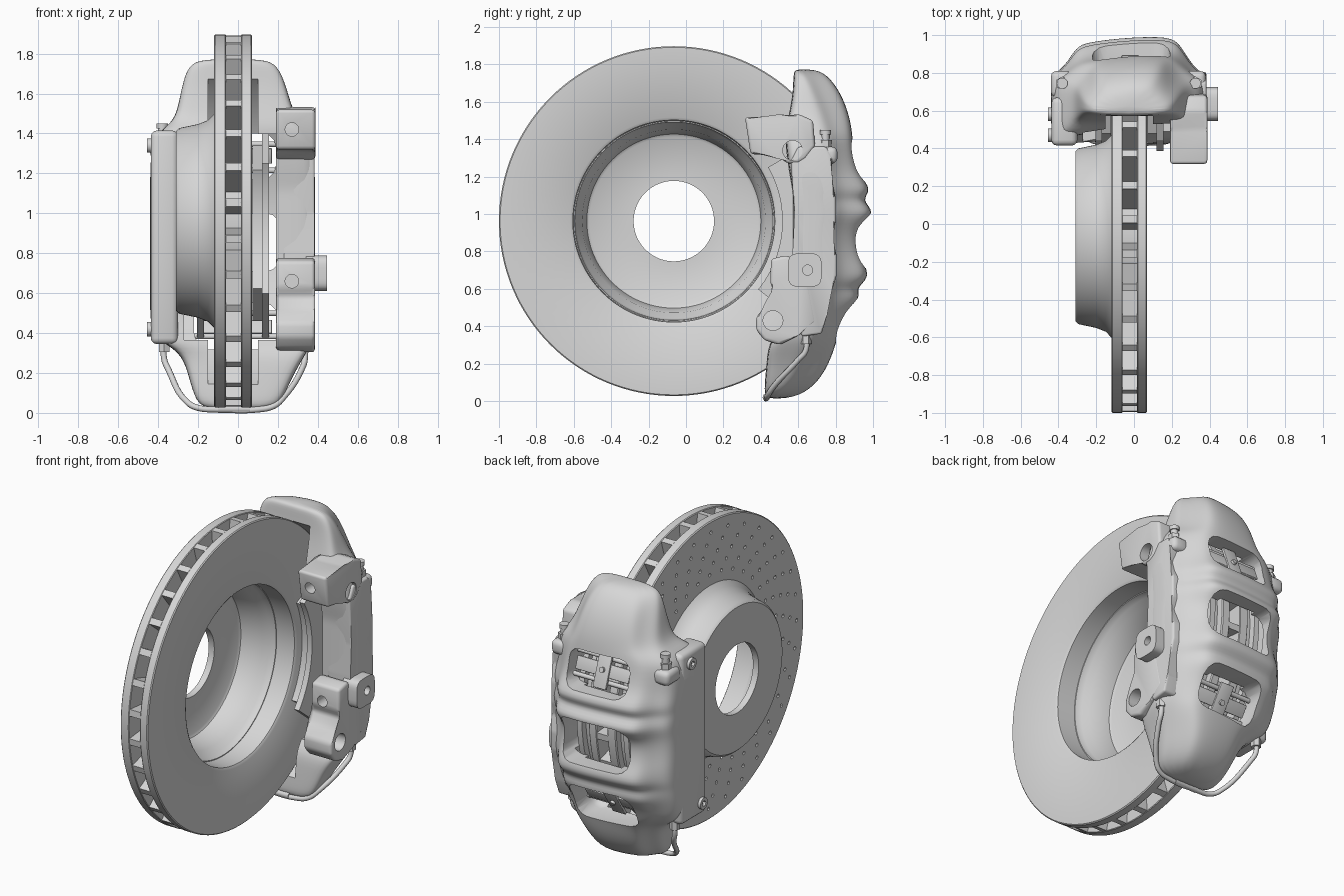
import bpy, bmesh, math
from mathutils import Matrix, Vector

cube = bpy.data.objects.get("Cube")
if cube:
    bpy.data.objects.remove(cube)

CY, CZ, R = -0.065, 0.962, 0.935      # rotor centre and radius
VANES = 32
metal = bpy.data.materials.new("light grey metal")
metal.use_nodes = True
metal.diffuse_color = (0.68, 0.68, 0.68, 1)
metal.node_tree.nodes["Principled BSDF"].inputs["Base Color"].default_value = (0.68, 0.68, 0.68, 1)
parts = []


def finish(name, bm):
    bmesh.ops.recalc_face_normals(bm, faces=bm.faces)
    mesh = bpy.data.meshes.new(name)
    bm.to_mesh(mesh)
    bm.free()
    obj = bpy.data.objects.new(name, mesh)
    bpy.context.collection.objects.link(obj)
    mesh.materials.append(metal)
    parts.append(obj)
    return obj


def round_edges(bm, bevel):
    if bevel:
        bmesh.ops.bevel(bm, geom=bm.edges[:], offset=bevel, segments=3, profile=0.5, affect='EDGES')


def box(name, lo, hi, bevel=0.0):
    bm = bmesh.new()
    bmesh.ops.create_cube(bm, size=1)
    lo, hi = Vector(lo), Vector(hi)
    for v in bm.verts:
        v.co = Vector([(lo[i] + hi[i]) / 2 + v.co[i] * (hi[i] - lo[i]) for i in range(3)])
    round_edges(bm, bevel)
    return finish(name, bm)


def add_prism(bm, pts, a, b):
    """Extrude a y-z outline along x from a to b."""
    rings = [[bm.verts.new((x, y, z)) for y, z in pts] for x in (a, b)]
    n = len(pts)
    bm.faces.new(rings[0])
    bm.faces.new(rings[1][::-1])
    for i in range(n):
        j = (i + 1) % n
        bm.faces.new((rings[0][i], rings[1][i], rings[1][j], rings[0][j]))


def prism(name, pts, a, b, bevel=0.0):
    bm = bmesh.new()
    add_prism(bm, pts, a, b)
    round_edges(bm, bevel)
    return finish(name, bm)


def loop(y, z, r, n, power=1.0):
    """Circle, or a rounded square when power is below 1."""
    def f(c):
        return r * math.copysign(abs(c) ** power, c)
    angs = [2 * math.pi * (i + .5) / n for i in range(n)]
    return [(y + f(math.cos(t)), z + f(math.sin(t))) for t in angs]


def polar(r, a):
    return (CY + r * math.cos(a), CZ + r * math.sin(a))


def arc(r, a0, a1):
    return [polar(r, a0 + (a1 - a0) * i / 24) for i in range(25)]


def rod(name, p, axis, r, length, n=24):
    bm = bmesh.new()
    bmesh.ops.create_cone(bm, cap_ends=True, segments=n, radius1=r, radius2=r, depth=length)
    rot = Vector((0, 0, 1)).rotation_difference(Vector(axis)).to_matrix().to_4x4()
    bm.transform(Matrix.Translation(Vector(p) + Vector(axis) * length / 2) @ rot)
    return finish(name, bm)


def lathe(name, profile, n=128):
    """Spin a closed (x, radius) profile about the rotor axis."""
    bm = bmesh.new()
    rings = [[bm.verts.new((x, *polar(r, 2 * math.pi * i / n))) for x, r in profile] for i in range(n)]
    m = len(profile)
    for i in range(n):
        p, q = rings[i], rings[(i + 1) % n]
        for k in range(m):
            bm.faces.new((p[k], p[(k + 1) % m], q[(k + 1) % m], q[k]))
    return finish(name, bm)


def cut(obj, cutters):
    """Subtract the cutters, bake the result and drop the cutters."""
    for c in cutters:
        c.hide_render = True
        mod = obj.modifiers.new("cut", 'BOOLEAN')
        mod.operation, mod.solver, mod.object = 'DIFFERENCE', 'EXACT', c
    dg = bpy.context.evaluated_depsgraph_get()
    mesh = bpy.data.meshes.new_from_object(obj.evaluated_get(dg))
    obj.modifiers.clear()
    obj.data = mesh
    for c in cutters:
        parts.remove(c)
        bpy.data.objects.remove(c)


def spin(obj, ang):
    t = Matrix.Translation((0, CY, CZ))
    obj.data.transform(t @ Matrix.Rotation(ang, 4, 'X') @ t.inverted())


# Rotor: hat with drilled plate, plain plate with inner wall, vanes between
hat = lathe("rotor_hat_and_drilled_plate", [
    (-.31, .215), (-.31, .45), (-.295, .465), (-.2, .485), (-.15, .505), (-.12, .535),
    (-.12, R - .006), (-.114, R), (-.064, R), (-.06, R - .004), (-.06, .53),
    (-.1, .52), (-.13, .49), (-.26, .465), (-.27, .45), (-.27, .215)])
bm = bmesh.new()
for i in range(VANES):
    for k in range(5):
        y, z = polar(.6 + .066 * k, 2 * math.pi * (i + .27 * k) / VANES)
        add_prism(bm, loop(y, z, .011, 8), -.15, -.075)
cut(hat, [finish("drill_cutter", bm)])
lathe("rotor_plain_plate", [(-.062, .535), (-.062, .565), (.015, .565), (.015, R - .004), (.02, R),
                            (.064, R), (.07, R - .006), (.07, .555), (.06, .54)])
bm = bmesh.new()
for i in range(VANES):
    a = 2 * math.pi * (i + .5) / VANES
    d, s = Vector((math.cos(a), math.sin(a))), Vector((-math.sin(a), math.cos(a))) * .02
    c = Vector((CY, CZ))
    add_prism(bm, [tuple(c + d * r + s * k) for r, k in ((.56, -1), (.932, -1), (.932, 1), (.56, 1))], -.062, .022)
finish("rotor_vanes", bm)

# Caliper body: lofted sections (z, left x, right x, front y, shoulder y, back y)
stations = [
    (1.775, -.18, .13, .58, .62, .69), (1.74, -.25, .2, .575, .66, .76),
    (1.64, -.28, .24, .57, .7, .83), (1.53, -.3, .27, .55, .74, .87),
    (1.45, -.33, .31, .53, .76, .885), (1.39, -.43, .37, .53, .78, .89),
    (1.22, -.44, .385, .55, .77, .91), (1.13, -.44, .385, .57, .81, 1.0),
    (1.075, -.44, .385, .57, .79, .93), (1.01, -.44, .385, .57, .82, 1.02),
    (.93, -.44, .385, .57, .79, .92), (.82, -.44, .385, .57, .79, .92),
    (.745, -.44, .385, .57, .8, .945), (.66, -.44, .385, .57, .8, .985),
    (.605, -.44, .38, .56, .78, .905), (.55, -.44, .375, .56, .77, .935),
    (.47, -.44, .375, .55, .74, .86), (.37, -.42, .37, .5, .71, .82),
    (.31, -.29, .35, .44, .68, .8), (.2, -.25, .28, .43, .63, .765),
    (.08, -.22, .23, .42, .56, .69), (.01, -.17, .17, .42, .47, .57)]
bm = bmesh.new()
rings = []
for z, xl, xr, yf, ys, yb in stations:
    w, mid = xr - xl, (xl + xr) / 2
    fl = yf - .1 if .35 < z < 1.42 else yf
    ring = [(xl + .04, fl), (xl, fl + .02), (xl, (fl + ys) / 2), (xl, ys - .02), (xl + .09 * w, ys + .02),
            (xl + .16 * w, yb - .05), (xl + .24 * w, yb - .025), (mid, yb), (xr - .24 * w, yb + .005),
            (xr - .17 * w, yb - .035), (xr - .09 * w, ys + .02), (xr, ys - .02), (xr, (yf + ys) / 2),
            (xr, yf + .02), (xr - .04, yf), (mid, yf)]
    rings.append([bm.verts.new((x, y, z)) for x, y in ring])
for p, q in zip(rings, rings[1:]):
    for i in range(len(p)):
        j = (i + 1) % len(p)
        bm.faces.new((p[i], p[j], q[j], q[i]))
bm.faces.new(rings[0])
bm.faces.new(rings[-1])
body = finish("caliper_body", bm)
sub = body.modifiers.new("smooth", 'SUBSURF')
sub.levels = sub.render_levels = 2
bay = arc(.925, -.7, .49)
cutters = [prism("slot_cutter", loop(CY, CZ, .955, 96), -.15, .1),
           prism("pad_cutter", [(.2, bay[0][1])] + bay + [(.2, bay[-1][1])], -.27, .19)]
for x0, x1, lo, hi in ((-.22, .19, 1.17, 1.4), (-.24, .21, .71, 1.0), (-.22, .2, .31, .55)):
    cutters.append(box("window_cutter", (x0, .6, lo), (x1, 1.15, hi), .07))
cut(body, cutters)

# Side walls of the two caliper halves, the inner one with a wavy rear edge
box("outer_side_wall", (-.437, .415, .345), (-.3, .67, 1.415), .03)
prism("inner_side_wall", [(.56, 1.28), (.6, 1.36), (.75, 1.36), (.785, 1.3), (.77, 1.2), (.8, 1.09), (.8, .96),
                          (.78, .88), (.805, .78), (.805, .67), (.78, .59), (.755, .46), (.725, .36), (.62, .345),
                          (.57, .5), (.57, .8), (.58, 1.0)], .23, .383, .012)

# Brake pads on both sides of the rotor
for side, face, back, outer in (("left", .072, .12, .155), ("right", -.122, -.17, -.205)):
    for layer, r0, r1, half, a, b in (("lining", .6, .89, .52, face, back), ("backing", .58, .93, .6, back, outer)):
        mid = -.08
        pad = arc(r1, mid - half, mid + half) + arc(r0, mid + half, mid - half)
        prism(side + "_pad_" + layer, pad, min(a, b), max(a, b))

# Pad springs and retaining pins in the upper and lower windows
for name, ang in (("upper", .345), ("lower", -.585)):
    y = CY + .955
    bits = [box(name + "_spring_bar", (-.2, y, CZ - .04), (.17, y + .015, CZ + .04), .004),
            box(name + "_spring_leaf", (-.065, y + .008, CZ - .11), (.025, y + .025, CZ + .11), .004),
            rod(name + "_spring_nub", (-.02, y + .01, CZ), (0, 1, 0), .016, .03)]
    for dz in (-.07, .07):
        bits.append(rod(name + "_pin", (-.24, y - .012, CZ + dz), (1, 0, 0), .014, .45, 16))
    for b in bits:
        spin(b, ang)

# Mounting lugs on the inner half, each bored across and from the front
upper = prism("upper_mount_lug", [(.315, 1.52), (.5, 1.515), (.6, 1.535), (.68, 1.5), (.69, 1.36), (.64, 1.295),
                                  (.6, 1.27), (.54, 1.27), (.49, 1.315), (.345, 1.32)], .19, .388, .018)
lower = prism("lower_mount_lug", [(.455, .76), (.54, .78), (.64, .72), (.7, .42), (.6, .35), (.5, .3), (.42, .325),
                                  (.375, .38), (.375, .45), (.44, .52), (.475, .58), (.45, .63)], .19, .385, .018)
for lug, y, z, fz in ((upper, .57, 1.34, 1.42), (lower, .465, .43, .66)):
    cut(lug, [rod("bore_cutter", (.15, y, z), (1, 0, 0), .053, .3),
              rod("front_cutter", (.27, .2, fz), (0, 1, 0), .034, .34)])

# Fluid inlet boss
inlet = prism("inlet_boss", loop(.635, .7, .09, 32, .5), .34, .445)
cut(inlet, [rod("inlet_cutter", (.4, .65, .7), (1, 0, 0), .027, .1)])

# Bleed valves on small corner blocks
for side, x in (("left", .325), ("right", -.38)):
    box(side + "_bleeder_block", (x - .06, .67, 1.27), (x + .055, .81, 1.36), .03)
    rod(side + "_bleeder_hex", (x, .745, 1.35), (0, 0, 1), .036, .045, 6)
    rod(side + "_bleeder_stem", (x, .745, 1.38), (0, 0, 1), .022, .055)
    rod(side + "_bleeder_cap", (x, .745, 1.425), (0, 0, 1), .029, .025)

# Socket bolts on the outer half
for y, z in ((.58, 1.34), (.47, .42)):
    bolt = rod("outer_bolt", (-.455, y, z), (1, 0, 0), .036, .07)
    cut(bolt, [rod("socket_cutter", (-.47, y, z), (1, 0, 0), .019, .04, 6)])

# Crossover fluid pipe with end nuts and centre sleeve
curve = bpy.data.curves.new("crossover_pipe", 'CURVE')
curve.dimensions, curve.bevel_depth, curve.bevel_resolution, curve.resolution_u = '3D', .015, 3, 6
path = [(-.37, .64, .37), (-.37, .64, .27), (-.35, .62, .22), (-.25, .46, .05), (-.2, .435, .025), (-.1, .43, .017),
        (.1, .43, .017), (.18, .44, .035), (.23, .47, .08), (.32, .6, .22), (.335, .64, .27), (.335, .64, .37)]
spline = curve.splines.new('BEZIER')
spline.bezier_points.add(len(path) - 1)
for p, co in zip(spline.bezier_points, path):
    p.co = co
    p.handle_left_type = p.handle_right_type = 'AUTO'
curve.materials.append(metal)
pipe = bpy.data.objects.new("crossover_pipe", curve)
bpy.context.collection.objects.link(pipe)
rod("pipe_sleeve", (-.1, .43, .02), (1, 0, 0), .02, .16)
for side, x in (("right", -.37), ("left", .335)):
    rod(side + "_pipe_nut", (x, .64, .305), (0, 0, 1), .03, .06, 6)

# Smooth shading with crisp edges
bpy.ops.object.select_all(action='DESELECT')
for obj in parts:
    obj.select_set(True)
bpy.context.view_layer.objects.active = body
bpy.ops.object.shade_smooth_by_angle(angle=math.radians(35))
